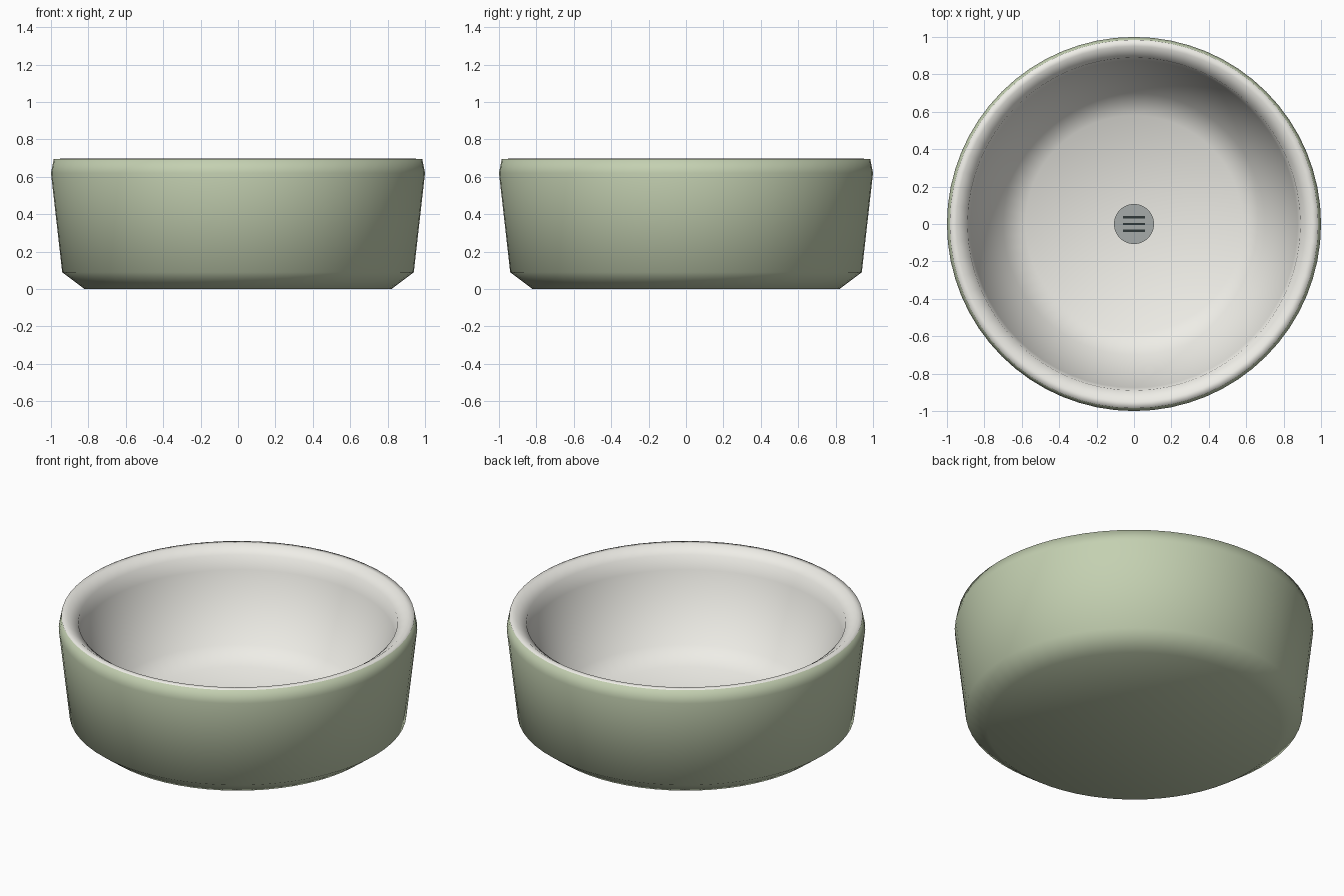
import bpy, bmesh
from math import cos, sin, pi

if "Cube" in bpy.data.objects:
    bpy.data.objects.remove(bpy.data.objects["Cube"])

SEGMENTS = 64


def material(name, rgb):
    mat = bpy.data.materials.new(name)
    mat.diffuse_color = (*rgb, 1)
    mat.use_nodes = True
    mat.node_tree.nodes["Principled BSDF"].inputs["Base Color"].default_value = mat.diffuse_color
    return mat


def lathe(name, profile, mats, split=None, smooth=True):
    """Spin an (r, z) profile about z; bands from index split on use mats[1]."""
    bm = bmesh.new()
    rings = []
    for r, z in profile:
        if r == 0:
            rings.append([bm.verts.new((0, 0, z))] * SEGMENTS)
        else:
            rings.append([bm.verts.new((r * cos(2 * pi * i / SEGMENTS),
                                        r * sin(2 * pi * i / SEGMENTS), z))
                          for i in range(SEGMENTS)])
    for k, (a, b) in enumerate(zip(rings, rings[1:])):
        for i in range(SEGMENTS):
            j = (i + 1) % SEGMENTS
            face = bm.faces.new(list(dict.fromkeys((a[i], a[j], b[j], b[i]))))
            face.smooth = smooth
            face.material_index = int(split is not None and k >= split)
    mesh = bpy.data.meshes.new(name)
    bm.to_mesh(mesh)
    bm.free()
    obj = bpy.data.objects.new(name, mesh)
    bpy.context.collection.objects.link(obj)
    for mat in mats:
        mesh.materials.append(mat)
    return obj


green = material("sage_glaze", (0.55, 0.63, 0.44))
cream = material("cream_glaze", (0.86, 0.85, 0.80))
grey = material("drain_grey", (0.38, 0.41, 0.40))
dark = material("slot_dark", (0.03, 0.04, 0.04))

# Bowl: green base, chamfered foot and flared wall, then cream rim and inside
lathe("bowl", [(0, 0), (0.82, 0), (0.94, 0.09), (1.0, 0.62), (0.985, 0.695),
               (0.95, 0.697), (0.89, 0.655), (0.875, 0.57),
               (0.70, 0.19), (0.58, 0.11), (0, 0.10)],
      [green, cream], split=4)

# Round disc in the middle of the floor
lathe("floor_disc", [(0.107, 0.09), (0.107, 0.112), (0, 0.112)], [grey], smooth=False)

# Three narrow slots on the disc
for i in (-1, 0, 1):
    bpy.ops.mesh.primitive_cube_add(size=1, location=(0, i * 0.035, 0.112))
    slot = bpy.context.object
    slot.name = f"disc_slot_{i + 2}"
    slot.scale = (0.12, 0.013, 0.004)
    slot.data.materials.append(dark)
